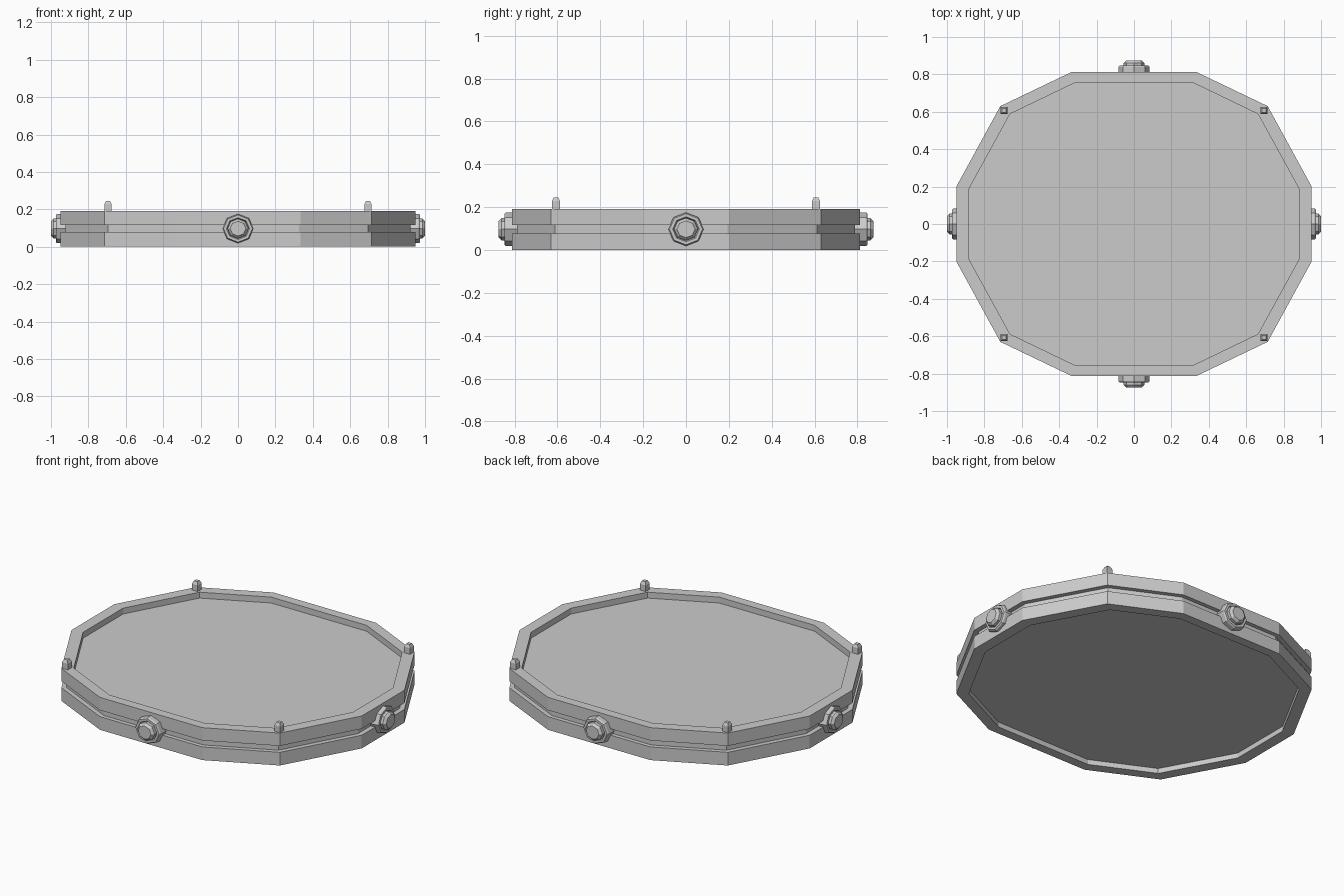
import bpy, bmesh, math
from mathutils import Matrix

if "Cube" in bpy.data.objects:
    bpy.data.objects.remove(bpy.data.objects["Cube"])


def make_object(name, bm):
    bmesh.ops.recalc_face_normals(bm, faces=bm.faces[:])
    me = bpy.data.meshes.new(name)
    bm.to_mesh(me)
    bm.free()
    ob = bpy.data.objects.new(name, me)
    bpy.context.collection.objects.link(ob)
    return ob


def loft(name, rings):
    """Skin a list of equal-length point rings and cap both ends."""
    bm = bmesh.new()
    loops = [[bm.verts.new(p) for p in r] for r in rings]
    for a, b in zip(loops, loops[1:]):
        n = len(a)
        for i in range(n):
            j = (i + 1) % n
            bm.faces.new((a[i], a[j], b[j], b[i]))
    bm.faces.new(loops[0][::-1])
    bm.faces.new(loops[-1])
    return make_object(name, bm)


def mirror_ring(quarter, z):
    """Mirror the first-quadrant corners into a full 12-sided outline."""
    q = quarter
    pts = q + [(-x, y) for x, y in q[::-1]]
    pts += [(-x, -y) for x, y in q] + [(x, -y) for x, y in q[::-1]]
    return [(x, y, z) for x, y in pts]


outer = [(0.95, 0.20), (0.715, 0.63), (0.335, 0.812)]
inner = [(0.883, 0.187), (0.663, 0.588), (0.312, 0.757)]
groove = [(0.922, 0.194), (0.694, 0.611), (0.325, 0.788)]

# Disc body: recessed bottom, outer wall with groove, recessed top
loft("disc_body", [mirror_ring(r, z) for r, z in (
    (inner, 0.03), (inner, 0.0), (outer, 0.0), (outer, 0.078),
    (groove, 0.078), (groove, 0.116), (outer, 0.116), (outer, 0.192),
    (inner, 0.192), (inner, 0.157))])

# Corner pins with tapered tips
for i, (sx, sy) in enumerate(((1, 1), (-1, 1), (-1, -1), (1, -1))):
    cx, cy = 0.695 * sx, 0.607 * sy
    rings = [[(cx + a * h, cy + b * h, z) for a, b in ((1, 1), (-1, 1), (-1, -1), (1, -1))]
             for h, z in ((0.019, 0.16), (0.019, 0.228), (0.011, 0.245))]
    loft(f"corner_pin_{i}", rings)

# Side bolts: octagonal washer with a recess and a chamfered head
profile = [(0.083, -0.035), (0.083, 0.026), (0.077, 0.034), (0.062, 0.034),
           (0.056, 0.022), (0.056, 0.046), (0.042, 0.06)]
for name, angle, dist in (("right", 0, 0.94), ("back", 90, 0.814),
                          ("left", 180, 0.94), ("front", 270, 0.814)):
    rings = [[(d, r * math.cos(k * math.pi / 4), r * 0.94 * math.sin(k * math.pi / 4))
              for k in range(8)] for r, d in profile]
    ob = loft(f"bolt_{name}", rings)
    ob.data.transform(Matrix.Translation((0, 0, 0.097))
                      @ Matrix.Rotation(math.radians(angle), 4, 'Z')
                      @ Matrix.Translation((dist, 0, 0)))
